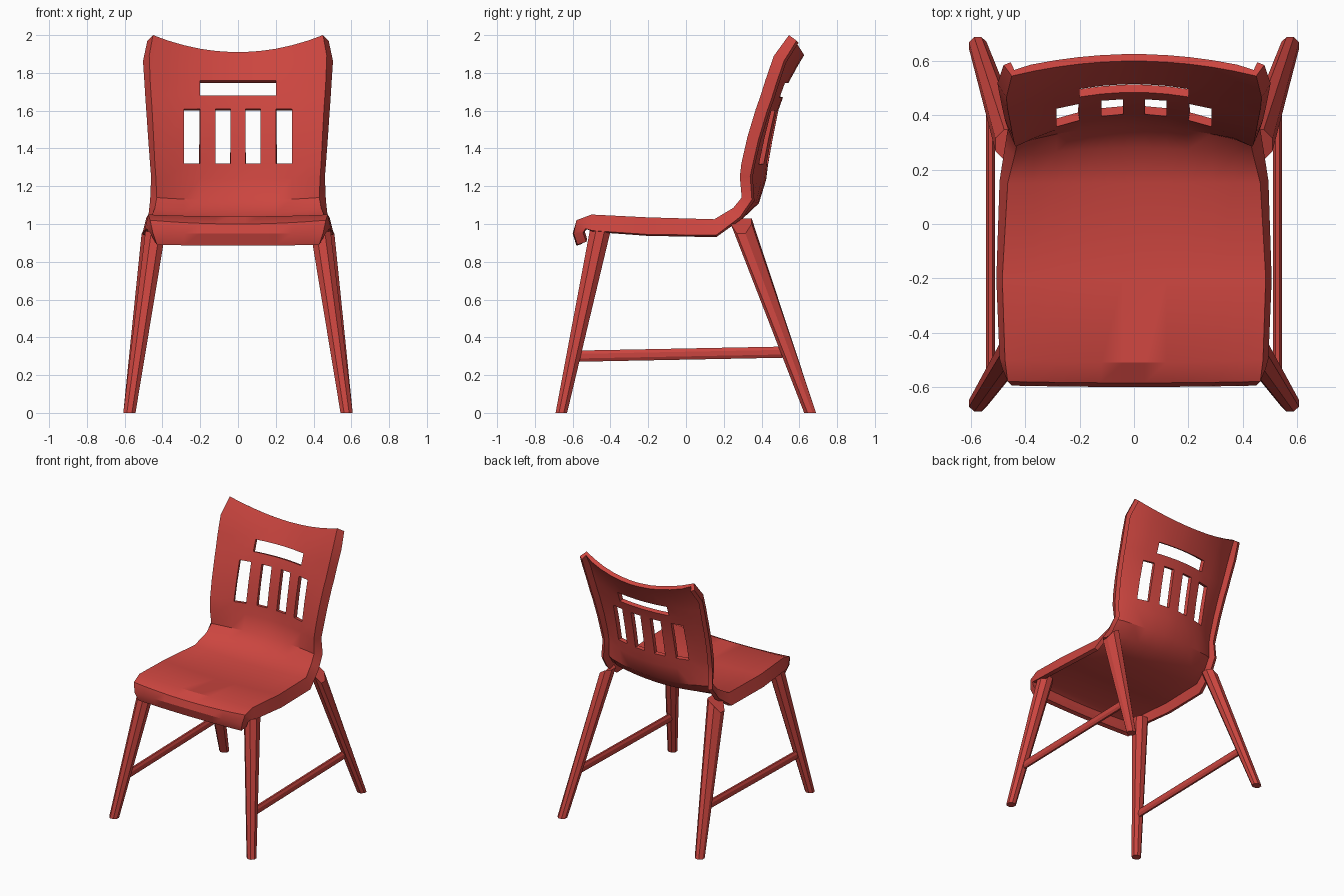
import bpy, math
from mathutils import Vector

if "Cube" in bpy.data.objects:
    bpy.data.objects.remove(bpy.data.objects["Cube"])

red = bpy.data.materials.new("chair red")
red.diffuse_color = (0.6, 0.06, 0.05, 1)
red.use_nodes = True
red.node_tree.nodes["Principled BSDF"].inputs["Base Color"].default_value = red.diffuse_color


def add_mesh(name, verts, faces):
    me = bpy.data.meshes.new(name)
    me.from_pydata(verts, [], faces)
    me.materials.append(red)
    me.validate()
    ob = bpy.data.objects.new(name, me)
    bpy.context.collection.objects.link(ob)
    return ob


# Shell rows, front lip to top: side y, side z, centre y, centre z, half width, flange width, flange depth
rows = [
    (-.575, .89, -.58, .885, .43, .44, .05),
    (-.595, .95, -.60, .95, .45, .465, .05),
    (-.58, 1.02, -.585, 1.0, .465, .485, .065),
    (-.50, 1.05, -.51, 1.04, .475, .495, .085),
    (-.20, 1.035, -.20, 1.015, .485, .507, .09),
    (.15, 1.025, .15, 1.0, .465, .495, .085),
    (.25, 1.085, .28, 1.05, .44, .475, .06),
    (.295, 1.14, .36, 1.125, .43, .465, .055),
    (.285, 1.25, .395, 1.24, .435, .46, .055),
    (.293, 1.32, .405, 1.32, .44, .465, .06),
    (.325, 1.46, .43, 1.46, .447, .475, .06),
    (.37, 1.61, .46, 1.61, .455, .485, .06),
    (.395, 1.68, .485, 1.68, .46, .49, .06),
    (.42, 1.76, .515, 1.76, .465, .495, .06),
    (.465, 1.89, .57, 1.86, .47, .503, .06),
    (.545, 2.0, .60, 1.91, .45, .48, .05),
]
inner = [.04, .12, .2, .285, .37]

# One row across: curved sheet plus flanges folded back along both sides
verts = []
for i, (ey, ez, cy, cz, hw, fw, depth) in enumerate(rows):
    a, b = rows[max(i - 1, 0)], rows[min(i + 1, len(rows) - 1)]
    t = Vector((b[0] - a[0], b[1] - a[1])).normalized()
    half = []
    for x in inner + [hw]:
        k = (x / hw) ** 2
        half.append((x, cy + (ey - cy) * k, cz + (ez - cz) * k))
    half.append((fw, ey + t.y * depth, ez - t.x * depth))
    verts += [(-x, y, z) for x, y, z in reversed(half)] + [(0, cy, cz)] + half

# Faces, leaving out the slots in the back
n = 2 * (len(inner) + 2) + 1
faces = []
for r in range(len(rows) - 1):
    for c in range(n - 1):
        p = r * n + c
        mid = abs(verts[p][0] + verts[p + 1][0]) / 2
        upright = r in (9, 10) and (.04 < mid < .12 or .2 < mid < .285)
        if upright or (r == 12 and mid < .2):
            continue
        faces.append((p, p + 1, p + n + 1, p + n))
shell = add_mesh("seat_and_back_shell", verts, faces)
bpy.context.view_layer.objects.active = shell
shell.select_set(True)
sol = shell.modifiers.new("thickness", 'SOLIDIFY')
sol.thickness = .03
sol.offset = -1
bpy.ops.object.modifier_apply(modifier="thickness")
bpy.ops.object.shade_smooth_by_angle(angle=math.radians(32))


def ring(center, ax, ay, plane):
    """Eight-sided ring in the horizontal (xy) or upright (xz) plane."""
    pts = []
    for k in range(8):
        a = math.radians(22.5 + 45 * k)
        u, v = ax * math.cos(a), ay * math.sin(a)
        off = (u, v, 0) if plane == 'xy' else (u, 0, v)
        pts.append(Vector(center) + Vector(off))
    return pts


def rod(name, r0, r1):
    sides = [(k, (k + 1) % 8, 8 + (k + 1) % 8, 8 + k) for k in range(8)]
    return add_mesh(name, r0 + r1, sides + [tuple(range(7, -1, -1)), tuple(range(8, 16))])


for s, side in ((-1, "left"), (1, "right")):
    # Splayed, tapered legs
    rod("front_leg_" + side, ring((s * .575, -.66, 0), .035, .033, 'xy'),
        ring((s * .435, -.452, .975), .058, .06, 'xy'))
    top = ring((s * .455, .292, 1.03), .06, .06, 'xy')
    for p in top:  # slanted outer end of the rear leg
        p.z -= max(0, abs(p.x) - .46) * 1.6
    rod("rear_leg_" + side, ring((s * .575, .657, 0), .035, .034, 'xy'), top)
    # Side stretcher, running front to back
    st = rod("stretcher_" + side, ring((s * .528, -.59, .3), .018, .032, 'xz'),
             ring((s * .528, .535, .322), .018, .032, 'xz'))
    for f in st.data.polygons[:]:
        f.flip()

# Consistent outward normals on the left and right parts
import bmesh
for ob in bpy.data.objects:
    if ob is not shell:
        bm = bmesh.new()
        bm.from_mesh(ob.data)
        bmesh.ops.recalc_face_normals(bm, faces=bm.faces[:])
        bm.to_mesh(ob.data)
        bm.free()
